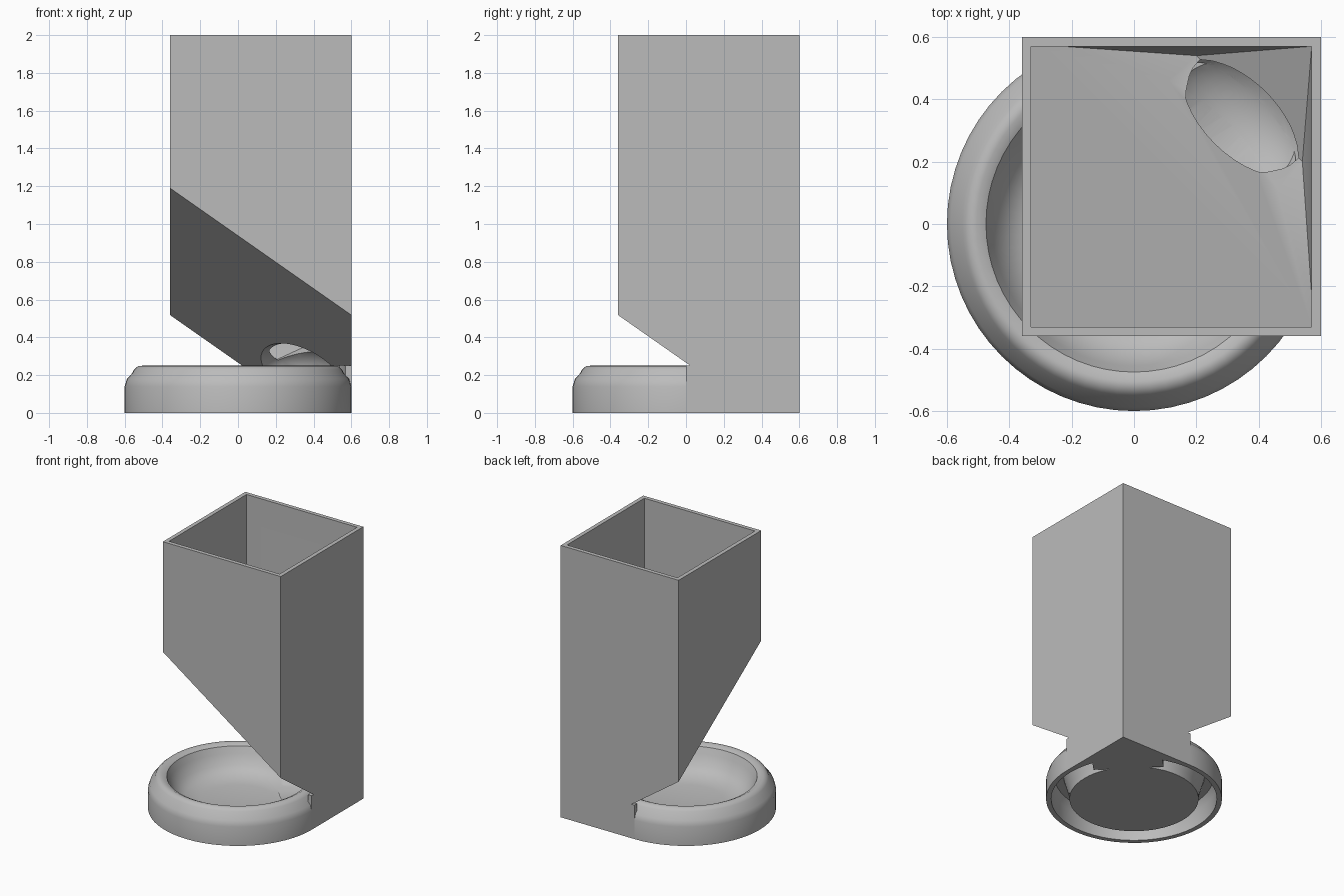
import bpy, bmesh, math
from mathutils import Vector, Matrix

cube = bpy.data.objects.get("Cube")
if cube:
    bpy.data.objects.remove(cube, do_unlink=True)

grey = bpy.data.materials.new("plain_grey")
grey.use_nodes = True
colour = (0.5, 0.5, 0.5, 1)
grey.diffuse_color = colour
grey.node_tree.nodes["Principled BSDF"].inputs["Base Color"].default_value = colour

LOW, HIGH, WALL = -0.36, 0.6, 0.03
RIM_TOP, SLOPE = 0.25, 0.7
DIAGONAL = Matrix.Rotation(math.pi / 4, 4, "Z")


def chute_z(x, y, lift=0.0):
    return 0.686 + lift - SLOPE * (x + y)


def finish(name, bm, cutter=False):
    bmesh.ops.recalc_face_normals(bm, faces=bm.faces)
    mesh = bpy.data.meshes.new(name)
    bm.to_mesh(mesh)
    bm.free()
    obj = bpy.data.objects.new(name, mesh)
    bpy.context.collection.objects.link(obj)
    mesh.materials.append(grey)
    if cutter:
        obj.hide_render = True
        obj.hide_set(True)
    return obj


def box(lo, hi):
    bm = bmesh.new()
    bmesh.ops.create_cube(bm, size=1)
    for v in bm.verts:
        v.co = [l + (c + 0.5) * (h - l) for c, l, h in zip(v.co, lo, hi)]
    return bm


def combine(obj, other, operation):
    mod = obj.modifiers.new(operation.lower(), "BOOLEAN")
    mod.operation = operation
    mod.object = other
    mod.solver = "EXACT"
    bpy.context.view_layer.objects.active = obj
    bpy.ops.object.modifier_apply(modifier=mod.name)


def slice_off(bm, point, normal):
    geom = bm.verts[:] + bm.edges[:] + bm.faces[:]
    cut = bmesh.ops.bisect_plane(bm, geom=geom, plane_co=point, plane_no=normal,
                                 clear_inner=True)
    edges = [e for e in cut["geom_cut"] if isinstance(e, bmesh.types.BMEdge)]
    bmesh.ops.holes_fill(bm, edges=edges)


# Round bowl with a rolled lip and a hollow groove under it
profile = [(0, 0), (0.44, 0), (0.445, 0.05), (0.48, 0.17), (0.54, 0.17),
           (0.565, 0.12), (0.565, 0), (0.6, 0), (0.6, 0.14), (0.588, 0.18),
           (0.56, 0.21), (0.55, 0.23), (0.53, 0.247), (0.505, 0.25),
           (0.475, 0.235), (0.455, 0.19), (0.42, 0.12), (0.36, 0.075),
           (0.25, 0.055), (0, 0.05)]
bm = bmesh.new()
verts = [bm.verts.new((r, 0, z)) for r, z in profile]
edges = [bm.edges.new(pair) for pair in zip(verts, verts[1:])]
bmesh.ops.spin(bm, geom=verts + edges, cent=(0, 0, 0), axis=(0, 0, 1),
               angle=math.tau, steps=64, use_merge=True)
bmesh.ops.remove_doubles(bm, verts=bm.verts, dist=0.0005)
bowl = finish("bowl", bm)

# Solid footing under the outlet
bm = box((0.42, -0.24, 0), (0.6, 0.24, 0.12))
bm.transform(DIAGONAL)
footing = finish("outlet_footing", bm)

# Square corner of the base, trimmed around the bowl
base_corner = finish("base_corner", box((0, 0, 0), (HIGH, HIGH, RIM_TOP)))
bm = bmesh.new()
bmesh.ops.create_cone(bm, cap_ends=True, segments=64, radius1=0.57, radius2=0.57, depth=2)
round_cutter = finish("round_cutter", bm, True)
combine(base_corner, round_cutter, "DIFFERENCE")

# Square tower with a slanted underside
bm = box((LOW, LOW, 0), (HIGH, HIGH, 2))
slice_off(bm, (0, 0, chute_z(0, 0)), Vector((SLOPE, SLOPE, 1)).normalized())
slice_off(bm, (0, 0, RIM_TOP), (0, 0, 1))
tower = finish("tower", bm)

# Hopper cavity, narrowing to the outlet in the corner
a, b = LOW + WALL, HIGH - WALL
bm = bmesh.new()
points = [(x, y, 2.2) for x in (a, b) for y in (a, b)]
points += [(a, a, chute_z(a, a, 0.045)), (b, b, 0.45)]
for x, y, z in ((a, b, chute_z(a, b, 0.045)), (-0.23, b, 0.493),
                (0.11, 0.46, 0.332), (0.2, 0.54, 0.28)):
    points += [(x, y, z), (y, x, z)]
for p in points:
    bm.verts.new(p)
hull = bmesh.ops.convex_hull(bm, input=bm.verts)
loose = set(hull["geom_interior"]) | set(hull["geom_unused"])
bmesh.ops.delete(bm, geom=[g for g in loose if isinstance(g, bmesh.types.BMVert)],
                 context="VERTS")
hopper_cutter = finish("hopper_cutter", bm, True)
combine(tower, hopper_cutter, "DIFFERENCE")

# Oval outlet running diagonally from the hopper into the dish
bm = bmesh.new()
bmesh.ops.create_uvsphere(bm, u_segments=40, v_segments=20, radius=1)
for v in bm.verts:
    out, side, up = v.co.z, v.co.x, v.co.y
    along = 0.46 + 0.2 * out if out > -0.01 else 0.28 + 0.01 * (1 + out)
    v.co = (along, 0.265 * side, 0.21 + 0.16 * up)
bm.transform(DIAGONAL)
outlet_cutter = finish("outlet_cutter", bm, True)
for part in (tower, bowl, footing, base_corner):
    combine(part, outlet_cutter, "DIFFERENCE")

# Smooth rounded surfaces, crisp corners
for obj in (bowl, base_corner, tower, footing):
    bpy.ops.object.select_all(action="DESELECT")
    obj.select_set(True)
    bpy.context.view_layer.objects.active = obj
    bpy.ops.object.shade_smooth_by_angle(angle=math.radians(35))
for cutter in (round_cutter, hopper_cutter, outlet_cutter):
    bpy.data.objects.remove(cutter, do_unlink=True)
